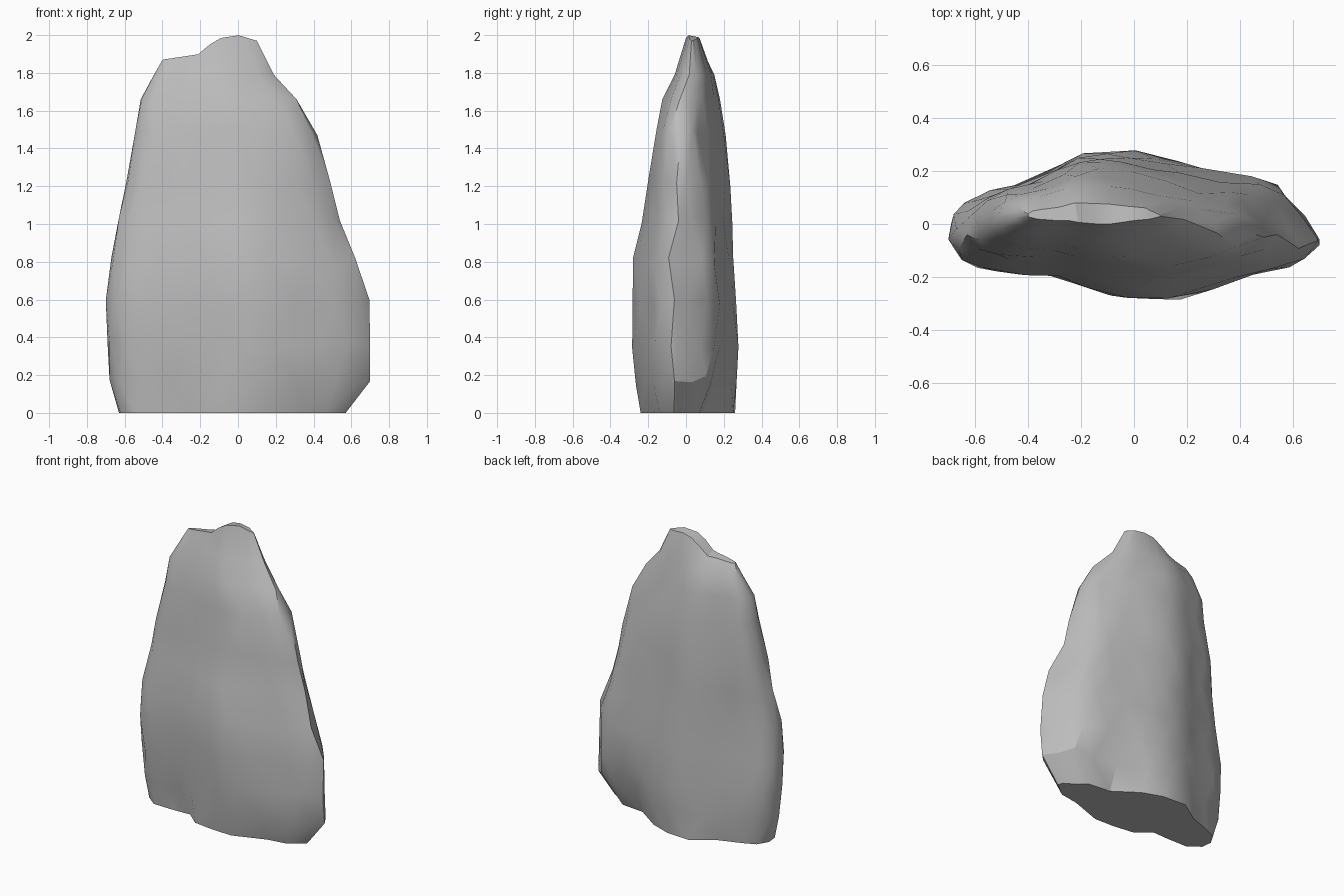
import bpy, bmesh, math, random

if "Cube" in bpy.data.objects:
    bpy.data.objects.remove(bpy.data.objects["Cube"])
random.seed(4)

# Plan outline of the boulder, counter-clockwise seen from above
PLAN = [(-.70, 0), (-.69, -.08), (-.60, -.155), (-.42, -.175), (-.28, -.185),
        (-.17, -.235), (0, -.275), (.17, -.28), (.43, -.19), (.585, -.155),
        (.70, -.075), (.69, -.03), (.59, .08), (.54, .15), (.35, .20),
        (.16, .255), (0, .28), (-.20, .285), (-.38, .17), (-.55, .125), (-.65, .08)]
N = len(PLAN)

# Levels: height, left x, right x, front y, back y, twist of the long axis, fullness
LEVELS = [(0, -.63, .57, -.24, .26, 0, 1), (.17, -.68, .70, -.265, .27, 0, 1),
          (.36, -.69, .70, -.285, .28, 0, 1), (.58, -.70, .695, -.283, .265, 0, 1),
          (.80, -.67, .62, -.28, .25, 0, .95), (1.02, -.63, .54, -.235, .245, 0, .9),
          (1.22, -.59, .49, -.195, .235, 0, .85), (1.48, -.545, .42, -.155, .21, -.03, .8),
          (1.66, -.515, .31, -.125, .18, -.06, .8), (1.79, -.445, .19, -.06, .15, -.04, .8)]

# Uneven crest line: x, z
CREST = [(-.40, 1.87), (-.20, 1.90), (-.12, 1.98), (0, 2.0), (.10, 1.97)]

# Hollows and swellings: side (front -1, back 1), x, z, x radius, z radius, depth
DENTS = [(-1, -.29, 0, .12, .2, .04), (-1, -.16, 0, .08, .15, -.025),
         (1, .30, 0, .20, .30, .09), (1, .32, 1.42, .18, .30, .035),
         (1, .50, .80, .15, .30, -.02), (-1, .25, 1.38, .15, .25, -.02)]


def crest_z(x):
    for (x0, z0), (x1, z1) in zip(CREST, CREST[1:]):
        if x <= x1 + 1e-6:
            return z0 + (z1 - z0) * (x - x0) / (x1 - x0)
    return CREST[-1][1]


def fit(vals, lo, hi):
    a, b = min(vals), max(vals)
    return [lo + (v - a) / (b - a) * (hi - lo) for v in vals]


def fuller(x, y, p):
    """Swell the outline away from its long axis."""
    axis = -.07 * x
    d = y - axis
    return axis + (1 if d > 0 else -1) * .28 * (abs(d) / .28) ** p


def dent(x, y, z):
    for side, cx, cz, rx, rz, depth in DENTS:
        if side * y > .04:
            y -= side * depth * math.exp(-((x - cx) / rx) ** 2 - ((z - cz) / rz) ** 2)
    return y


def section(i, xl, xr, yf, yb, twist, p):
    """Plan outline, staggered on odd levels, fitted to the given extents."""
    pts = []
    for k in range(N):
        a, b = PLAN[k], PLAN[(k + 1) % N]
        t = .5 * (i % 2)
        pts.append((a[0] + (b[0] - a[0]) * t, a[1] + (b[1] - a[1]) * t))
    xs = fit([q[0] for q in pts], xl, xr)
    ys = fit([fuller(*q, p) + twist * x + random.uniform(-.01, .01)
              for q, x in zip(pts, xs)], yf, yb)
    return list(zip(xs, ys))


bm = bmesh.new()
rings = []
for i, (z, *dims) in enumerate(LEVELS):
    ring = []
    for x, y in section(i, *dims):
        dz = random.uniform(-.025, .025) if 0 < i < 8 else 0
        ring.append(bm.verts.new((x, dent(x, y, z), z + dz)))
    rings.append(ring)

# Thin crest on top
top = section(len(LEVELS), -.40, .10, 0, .08, 0, 1)
rings.append([bm.verts.new((x, y, crest_z(x) - .2 * max(0, y - .03))) for x, y in top])

# Staggered triangles give the diamond-shaped facets
for i, (lo, hi) in enumerate(zip(rings, rings[1:])):
    for k in range(N):
        n = (k + 1) % N
        if i % 2 == 0:
            bm.faces.new((lo[k], lo[n], hi[k]))
            bm.faces.new((lo[n], hi[n], hi[k]))
        else:
            bm.faces.new((lo[k], hi[n], hi[k]))
            bm.faces.new((lo[k], lo[n], hi[n]))
bm.faces.new(rings[0][::-1])
cap = bm.faces.new(rings[-1])
bmesh.ops.triangulate(bm, faces=[cap])
bmesh.ops.recalc_face_normals(bm, faces=bm.faces[:])

mesh = bpy.data.meshes.new("boulder")
bm.to_mesh(mesh)
bm.free()
rock = bpy.data.objects.new("boulder", mesh)
bpy.context.collection.objects.link(rock)

# Single stone colour
stone = bpy.data.materials.new("stone grey")
stone.diffuse_color = (.5, .5, .5, 1)
stone.use_nodes = True
stone.node_tree.nodes["Principled BSDF"].inputs["Base Color"].default_value = stone.diffuse_color
mesh.materials.append(stone)

bpy.context.view_layer.objects.active = rock
rock.select_set(True)
bpy.ops.object.shade_smooth_by_angle(angle=.5)
